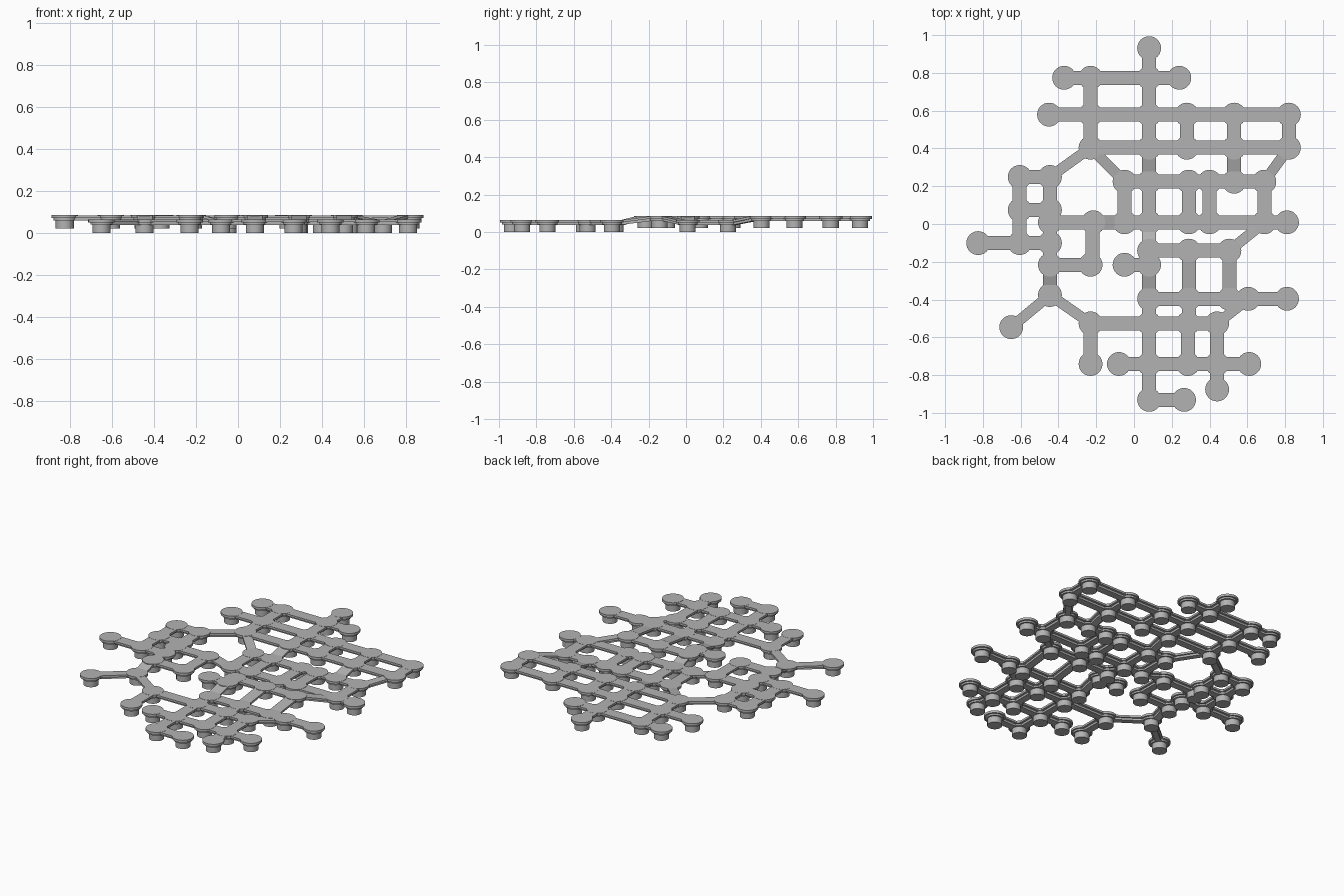
import bpy, bmesh, math
from mathutils import Vector

if "Cube" in bpy.data.objects:
    bpy.data.objects.remove(bpy.data.objects["Cube"])

mat = bpy.data.materials.new("mid grey")
mat.diffuse_color = (0.45, 0.45, 0.45, 1)
mat.use_nodes = True
mat.node_tree.nodes["Principled BSDF"].inputs["Base Color"].default_value = mat.diffuse_color

LIFT = 0.02      # upper level of the lattice
PAD_R = 0.063

# rows of nodes joined along x: y -> x positions
ROWS = [
    (0.78, [-0.37, -0.23, 0.08, 0.24]),
    (0.585, [-0.45, -0.23, 0.08, 0.28, 0.53, 0.82]),
    (0.41, [-0.23, 0.08, 0.28, 0.53, 0.82]),
    (0.255, [-0.605, -0.445]),
    (0.23, [-0.05, 0.08, 0.29, 0.40, 0.53, 0.69]),
    (0.08, [-0.605, -0.445]),
    (0.015, [-0.445, -0.215, -0.05, 0.08, 0.29, 0.40, 0.69, 0.81]),
    (-0.095, [-0.825, -0.605, -0.445]),
    (-0.135, [0.08, 0.29, 0.505]),
    (-0.21, [-0.445, -0.23]),
    (-0.21, [-0.05, 0.08]),
    (-0.39, [0.08, 0.29, 0.505, 0.605, 0.81]),
    (-0.52, [-0.23, 0.08, 0.285, 0.44]),
    (-0.735, [-0.08, 0.08, 0.285, 0.44, 0.61]),
    (-0.925, [0.08, 0.265]),
]
# columns of nodes joined along y: x -> y positions
COLS = [
    (0.08, [0.937, 0.78, 0.585, 0.41, 0.23, 0.015, -0.135, -0.21,
            -0.39, -0.52, -0.735, -0.925]),
    (-0.23, [0.78, 0.585, 0.41]), (-0.23, [-0.52, -0.735]),
    (-0.22, [0.015, -0.21]),
    (0.28, [0.585, 0.41]), (0.53, [0.585, 0.41, 0.23]), (0.82, [0.585, 0.41]),
    (-0.605, [0.255, 0.08, -0.095]),
    (-0.445, [0.255, 0.08, 0.015, -0.095, -0.21, -0.37]),
    (-0.05, [0.23, 0.015]), (0.29, [0.23, 0.015]), (0.40, [0.23, 0.015]),
    (0.69, [0.23, 0.015]),
    (0.29, [-0.135, -0.39, -0.52]), (0.505, [-0.135, -0.39]),
    (0.285, [-0.52, -0.735]), (0.44, [-0.52, -0.735, -0.87]),
]
# slanted links
DIAGS = [
    ((-0.23, 0.41), (-0.445, 0.255)), ((-0.23, 0.41), (-0.05, 0.23)),
    ((0.82, 0.41), (0.69, 0.23)), ((0.505, -0.135), (0.69, 0.015)),
    ((0.605, -0.39), (0.44, -0.52)), ((-0.445, -0.37), (-0.23, -0.52)),
    ((-0.445, -0.37), (-0.65, -0.54)),
]


def level(p):
    """Height offset of a node: rear, left and centre-front groups are raised."""
    x, y = p
    if y > 0.3 or (x < -0.1 and y > -0.3) or -0.3 < y < -0.05:
        return LIFT
    return 0.0


def finish(bm, name, smooth=False):
    bmesh.ops.recalc_face_normals(bm, faces=bm.faces)
    me = bpy.data.meshes.new(name)
    bm.to_mesh(me)
    bm.free()
    me.materials.append(mat)
    ob = bpy.data.objects.new(name, me)
    ob.location.y = -0.006
    bpy.context.collection.objects.link(ob)
    if smooth:
        bpy.context.view_layer.objects.active = ob
        ob.select_set(True)
        bpy.ops.object.shade_smooth_by_angle(angle=math.radians(35))
        ob.select_set(False)


def add_beam(bm, a, b, wide):
    """T-section beam, level near both pads and sloped between levels."""
    a2, b2 = Vector(a), Vector(b)
    d = b2 - a2
    length = d.length
    d.normalize()
    side = Vector((-d.y, d.x))
    narrow = wide * 0.62
    prof = [(-wide, 0.064), (wide, 0.064), (wide, 0.051), (narrow, 0.051),
            (narrow, 0.038), (-narrow, 0.038), (-narrow, 0.051), (-wide, 0.051)]
    flat = min(0.05, length * 0.35)
    rings = []
    for t, z in ((0, level(a)), (flat, level(a)),
                 (length - flat, level(b)), (length, level(b))):
        c = a2 + d * t
        rings.append([bm.verts.new((*(c + side * u), h + z)) for u, h in prof])
    n = len(prof)
    for r, s in zip(rings, rings[1:]):
        for i in range(n):
            bm.faces.new((r[i], r[(i + 1) % n], s[(i + 1) % n], s[i]))
    bm.faces.new(rings[0])
    bm.faces.new(rings[-1])


def add_lathe(bm, p, prof, seg=32):
    """Closed turned solid from (radius, height) points."""
    z = level(p)
    rings = [[bm.verts.new((p[0] + r * math.cos(2 * math.pi * i / seg),
                            p[1] + r * math.sin(2 * math.pi * i / seg), h + z))
              for i in range(seg)] for r, h in prof]
    for a, b in zip(rings, rings[1:]):
        for i in range(seg):
            j = (i + 1) % seg
            bm.faces.new((a[i], a[j], b[j], b[i]))
    bm.faces.new(rings[0])
    bm.faces.new(rings[-1])


# collect the links and nodes
links = [((a, y), (b, y), 0.037) for y, xs in ROWS for a, b in zip(xs, xs[1:])]
links += [((x, a), (x, b), 0.037) for x, ys in COLS for a, b in zip(ys, ys[1:])]
links += [(a, b, 0.028) for a, b in DIAGS]
nodes = []
for a, b, w in links:
    for p in (a, b):
        if all(math.dist(p, q) > 0.03 for q in nodes):
            nodes.append(p)

# beams
bm = bmesh.new()
for a, b, w in links:
    add_beam(bm, a, b, w)
finish(bm, "lattice_beams")

# stepped round pads on every node
bm = bmesh.new()
for p in nodes:
    add_lathe(bm, p, [(0.053, 0.039), (0.053, 0.05), (PAD_R, 0.05), (PAD_R, 0.065)])
finish(bm, "round_pads", True)

# short legs under every pad
bm = bmesh.new()
for p in nodes:
    add_lathe(bm, p, [(0.043, 0.0), (0.043, 0.045)])
finish(bm, "short_legs", True)
